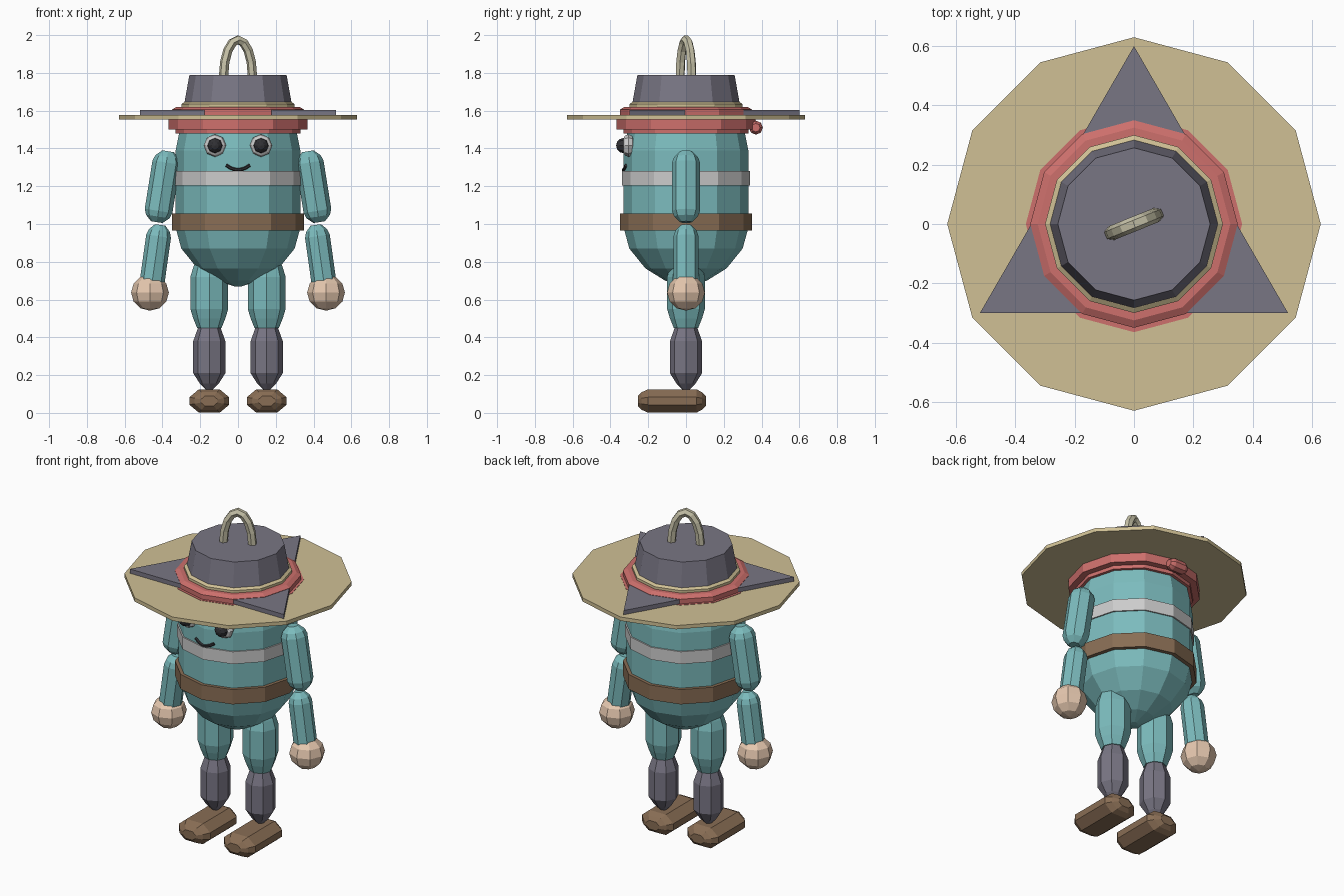
import bpy, bmesh, math
from mathutils import Vector, Matrix

if "Cube" in bpy.data.objects:
    bpy.data.objects.remove(bpy.data.objects["Cube"])


def mat(name, r, g, b):
    m = bpy.data.materials.new(name)
    m.diffuse_color = (r, g, b, 1)
    m.use_nodes = True
    m.node_tree.nodes["Principled BSDF"].inputs["Base Color"].default_value = m.diffuse_color
    return m


TEAL = mat("teal", .20, .50, .51)
TAN = mat("straw", .63, .53, .30)
SLATE = mat("slate", .19, .18, .23)
RED = mat("red", .61, .16, .15)
BROWN = mat("brown", .25, .155, .09)
SKIN = mat("skin", .79, .58, .43)
WHITE = mat("white", .70, .70, .68)
IVORY = mat("ivory", .58, .55, .40)
BLACK = mat("black", .03, .03, .035)


def finish(name, bm, material, matrix=None):
    bmesh.ops.recalc_face_normals(bm, faces=bm.faces)
    if matrix:
        bm.transform(matrix)
    me = bpy.data.meshes.new(name)
    bm.to_mesh(me)
    bm.free()
    me.materials.append(material)
    ob = bpy.data.objects.new(name, me)
    bpy.context.collection.objects.link(ob)
    return ob


def loft(name, rings, material, matrix=None, loop=False):
    """Skin a list of equal-sized point rings; cap the ends or close the loop."""
    bm = bmesh.new()
    vs = [[bm.verts.new(p) for p in ring] for ring in rings]
    n = len(vs[0])
    for a, b in zip(vs, vs[1:] + (vs[:1] if loop else [])):
        for i in range(n):
            j = (i + 1) % n
            bm.faces.new((a[i], a[j], b[j], b[i]))
    if not loop:
        bm.faces.new(vs[0])
        bm.faces.new(vs[-1])
    return finish(name, bm, material, matrix)


def circle(r, z, n):
    return [(r * math.cos(2 * math.pi * i / n), r * math.sin(2 * math.pi * i / n), z) for i in range(n)]


def lathe(name, profile, material, n=12, matrix=None, loop=False):
    return loft(name, [circle(r, z, n) for r, z in profile], material, matrix, loop)


def band(name, r_in, r_out, z0, z1, material):
    return lathe(name, [(r_in, z0), (r_out, z0), (r_out, z1), (r_in, z1)], material, loop=True)


def limb(name, p0, p1, r, material, cap=.06, end=.42):
    """Eight-sided capsule with tapered ends."""
    p0, p1 = Vector(p0), Vector(p1)
    d = p1 - p0
    ln = d.length
    rot = Vector((0, 0, 1)).rotation_difference(d).to_matrix().to_4x4()
    prof = [(r * end, 0), (r * .85, cap * .5), (r, cap), (r, ln - cap), (r * .85, ln - cap * .5), (r * end, ln)]
    return lathe(name, prof, material, 8, Matrix.Translation(p0) @ rot)


def ball(name, c, size, material, u=8, v=6, rot=None):
    bm = bmesh.new()
    bmesh.ops.create_uvsphere(bm, u_segments=u, v_segments=v, radius=1)
    m = Matrix.Translation(c) @ Matrix.Diagonal((*size, 1))
    return finish(name, bm, material, m @ rot if rot else m)


def tube(name, pts, r, material, n=6):
    """Sweep a small polygon along a path."""
    pts = [Vector(p) for p in pts]
    rings = []
    side = (pts[-1] - pts[0]).cross(pts[len(pts) // 2] - pts[0]).normalized()
    for i, p in enumerate(pts):
        t = (pts[min(i + 1, len(pts) - 1)] - pts[max(i - 1, 0)]).normalized()
        up = t.cross(side)
        rings.append([p + side * c[0] + up * c[1] for c in circle(r, 0, n)])
    return loft(name, rings, material)


# Barrel body with rounded bottom
lathe("body", [(.02, .67), (.11, .70), (.215, .765), (.30, .87), (.33, .98), (.33, 1.20),
               (.33, 1.39), (.312, 1.48), (.25, 1.58), (.10, 1.66)], TEAL)
band("chest_stripe", .31, .338, 1.205, 1.28, WHITE)
band("belt", .31, .35, .965, 1.055, BROWN)

# Headband and knot at the back
band("headband", .29, .368, 1.50, 1.56, RED)
band("headband_lip", .29, .33, 1.478, 1.505, RED)
limb("headband_knot", (-.06, .37, 1.51), (.06, .37, 1.51), .037, RED, cap=.025, end=.6)

# Hat: brim, three-pointed plate, band, trim, crown
lathe("hat_brim", [(.63, 1.553), (.63, 1.576)], TAN)
turn = Matrix.Rotation(math.pi / 2, 4, 'Z')
lathe("hat_triangle", [(.60, 1.578), (.60, 1.604)], SLATE, 3, turn)
lathe("hat_band", [(.365, 1.57), (.365, 1.578), (.35, 1.578), (.35, 1.606), (.325, 1.62)], RED)
lathe("hat_trim", [(.30, 1.61), (.30, 1.635), (.285, 1.645)], TAN)
lathe("hat_crown", [(.285, 1.635), (.257, 1.79)], SLATE)

# Loop on top of the hat
yaw = math.radians(22)
arc = [math.pi * i / 8 for i in range(-1, 10)]
tube("hat_loop", [(.082 * math.cos(a) * math.cos(yaw), .082 * math.cos(a) * math.sin(yaw),
                   1.785 + .19 * math.sin(a)) for a in arc], .025, IVORY)

# Smile
tube("mouth", [(.062 * t, -.332 + .014 * abs(t), 1.287 + .024 * t * t)
               for t in (-1, -.66, -.33, 0, .33, .66, 1)], .009, BLACK)

# Foot cross-section
SECTION = [(-.055, .062), (-.105, .02), (-.105, -.02), (-.055, -.062),
           (.055, -.062), (.105, -.02), (.105, .02), (.055, .062)]

# Paired parts
face_front = Matrix.Rotation(math.pi / 2, 4, 'X')
for s, side in ((-1, "left"), (1, "right")):
    ball(f"{side}_eye", (s * .122, -.305, 1.415), (.06, .036, .06), WHITE, rot=face_front)
    ball(f"{side}_pupil", (s * .122, -.332, 1.415), (.04, .038, .04), BLACK, rot=face_front)
    limb(f"{side}_upper_arm", (s * .37, 0, 1.385), (s * .43, 0, 1.01), .074, TEAL)
    limb(f"{side}_forearm", (s * .412, 0, .995), (s * .462, 0, .64), .066, TEAL)
    ball(f"{side}_hand", (s * .466, 0, .637), (.1, .1, .096), SKIN)
    x = s * .152
    limb(f"{side}_thigh", (x, 0, .45), (x, 0, .82), .1, TEAL, cap=.10, end=.65)
    lathe(f"{side}_shin", [(.02, .125), (.05, .155), (.085, .21), (.085, .38), (.06, .45)],
          SLATE, 8, Matrix.Translation((x, 0, 0)))
    loft(f"{side}_foot", [[(x + a * k, y, .063 + b * k) for a, b in SECTION]
                          for y, k in ((-.255, .42), (-.235, .75), (-.20, 1), (.055, 1), (.085, .75), (.105, .42))],
         BROWN)
